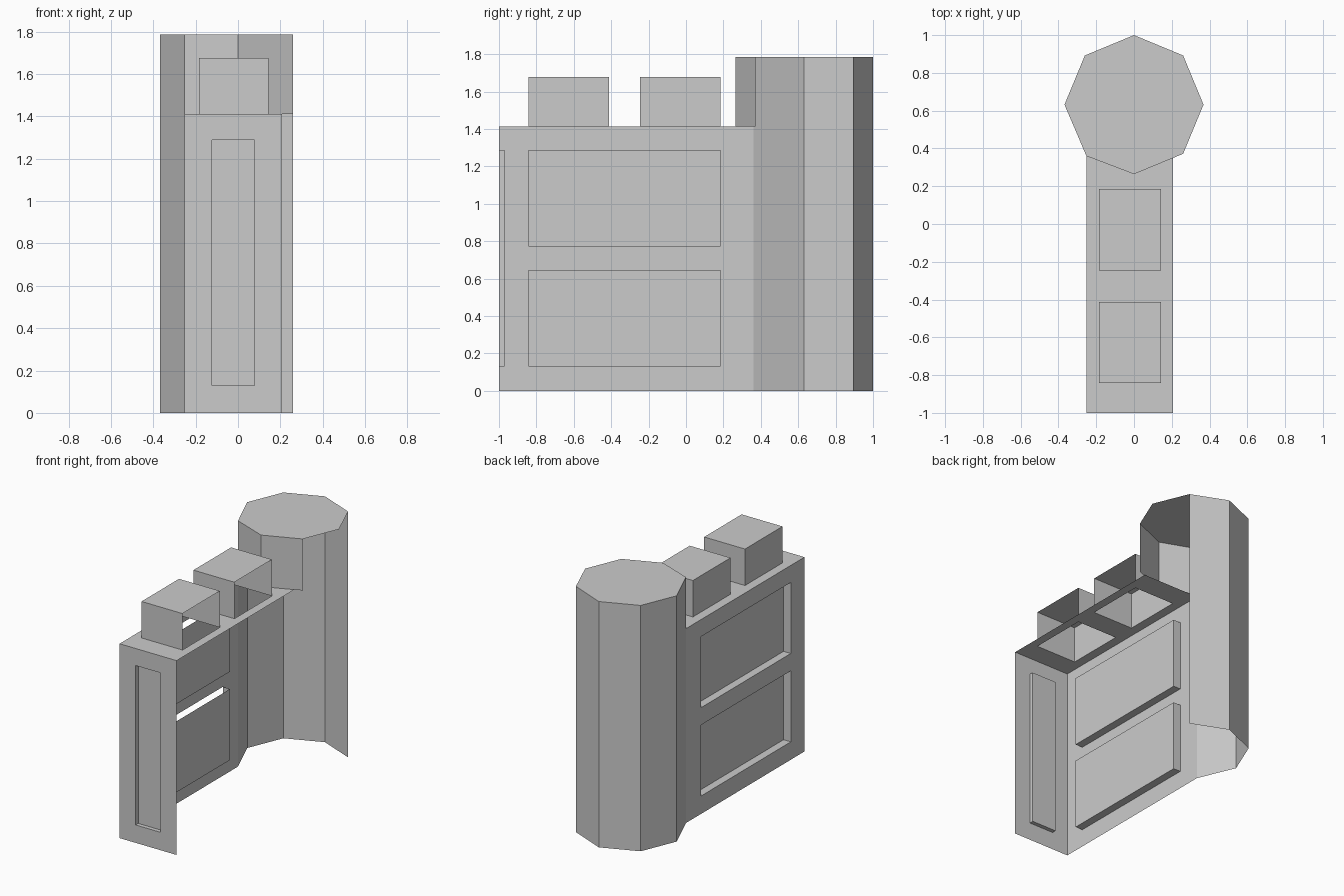
import bpy, bmesh, math
from mathutils import Vector

if "Cube" in bpy.data.objects:
    bpy.data.objects.remove(bpy.data.objects["Cube"])

WALL_H, TOWER_H, MERLON_H = 1.412, 1.786, 1.677
X0, X1, Y0, Y1 = -0.252, 0.207, -1.0, 0.36

stone = bpy.data.materials.new("grey stone")
stone.diffuse_color = (0.6, 0.6, 0.6, 1)
stone.use_nodes = True
stone.node_tree.nodes["Principled BSDF"].inputs["Base Color"].default_value = stone.diffuse_color


def finish(bm, name, keep_right=lambda f: False):
    """Leave the shell open on its right side and underneath, then make the object."""
    bm.normal_update()
    hidden = [f for f in bm.faces
              if (f.normal.x > 0.9 and not keep_right(f)) or f.normal.z < -0.9]
    bmesh.ops.delete(bm, geom=hidden, context='FACES')
    bmesh.ops.remove_doubles(bm, verts=bm.verts[:], dist=0.0005)
    me = bpy.data.meshes.new(name)
    bm.to_mesh(me)
    bm.free()
    me.materials.append(stone)
    bpy.context.collection.objects.link(bpy.data.objects.new(name, me))


def quad(bm, pts):
    bm.faces.new([bm.verts.new(p) for p in pts])


def panelled(bm, place, us, vs, cells, depth):
    """Flat side cut into a grid; listed cells are sunk by depth (None = open hole)."""
    for i in range(len(us) - 1):
        for j in range(len(vs) - 1):
            ring = [(us[i], vs[j]), (us[i + 1], vs[j]),
                    (us[i + 1], vs[j + 1]), (us[i], vs[j + 1])]
            if (i, j) not in cells:
                quad(bm, [place(u, v, 0) for u, v in ring])
            elif depth is not None:
                quad(bm, [place(u, v, depth) for u, v in ring])
                for a, b in zip(ring, ring[1:] + ring[:1]):
                    quad(bm, [place(*a, 0), place(*b, 0), place(*b, depth), place(*a, depth)])


# wall: front with a tall panel, left side with two panels, top open under the merlons
mx = (-0.185, 0.143)
merlons = [(-0.843, -0.413), (-0.247, 0.185)]
bm = bmesh.new()
panelled(bm, lambda u, v, d: (u, Y0 + d, v),
         [X0, -0.122, 0.078, X1], [0, 0.13, 1.288, WALL_H], {(1, 1)}, 0.03)
panelled(bm, lambda u, v, d: (X0 + d, -u, v),
         [-Y1, -0.185, 0.843, -Y0], [0, 0.13, 0.646, 0.772, 1.288, WALL_H], {(1, 1), (1, 3)}, 0.058)
panelled(bm, lambda u, v, d: (u, v, WALL_H),
         [X0, *mx, X1], [Y0, *merlons[0], *merlons[1], Y1], {(1, 1), (1, 3)}, None)
# the left cheek of the front panel stays closed
finish(bm, "wall", lambda f: f.calc_center_median().x < 0)

# merlons
for n, (a, b) in enumerate(merlons, 1):
    bm = bmesh.new()
    bmesh.ops.create_cube(bm, size=1)
    bmesh.ops.scale(bm, vec=Vector((mx[1] - mx[0], b - a, MERLON_H - WALL_H)), verts=bm.verts)
    bmesh.ops.translate(bm, vec=Vector((sum(mx) / 2, (a + b) / 2, (MERLON_H + WALL_H) / 2)),
                        verts=bm.verts)
    finish(bm, f"merlon_{n}")

# eight-sided tower; the two sides over the wall start at the wall top
R = 0.368
ring = [(R * math.cos(k * math.pi / 4), 1 - R + R * math.sin(k * math.pi / 4))
        for k in range(8)]
ring[5] = (X0, Y1)
bm = bmesh.new()
for k in range(8):
    (ax, ay), (bx, by) = ring[k], ring[(k + 1) % 8]
    base = WALL_H if k in (5, 6) else 0
    quad(bm, [(ax, ay, base), (bx, by, base), (bx, by, TOWER_H), (ax, ay, TOWER_H)])
quad(bm, [(x, y, TOWER_H) for x, y in ring])
finish(bm, "tower")
